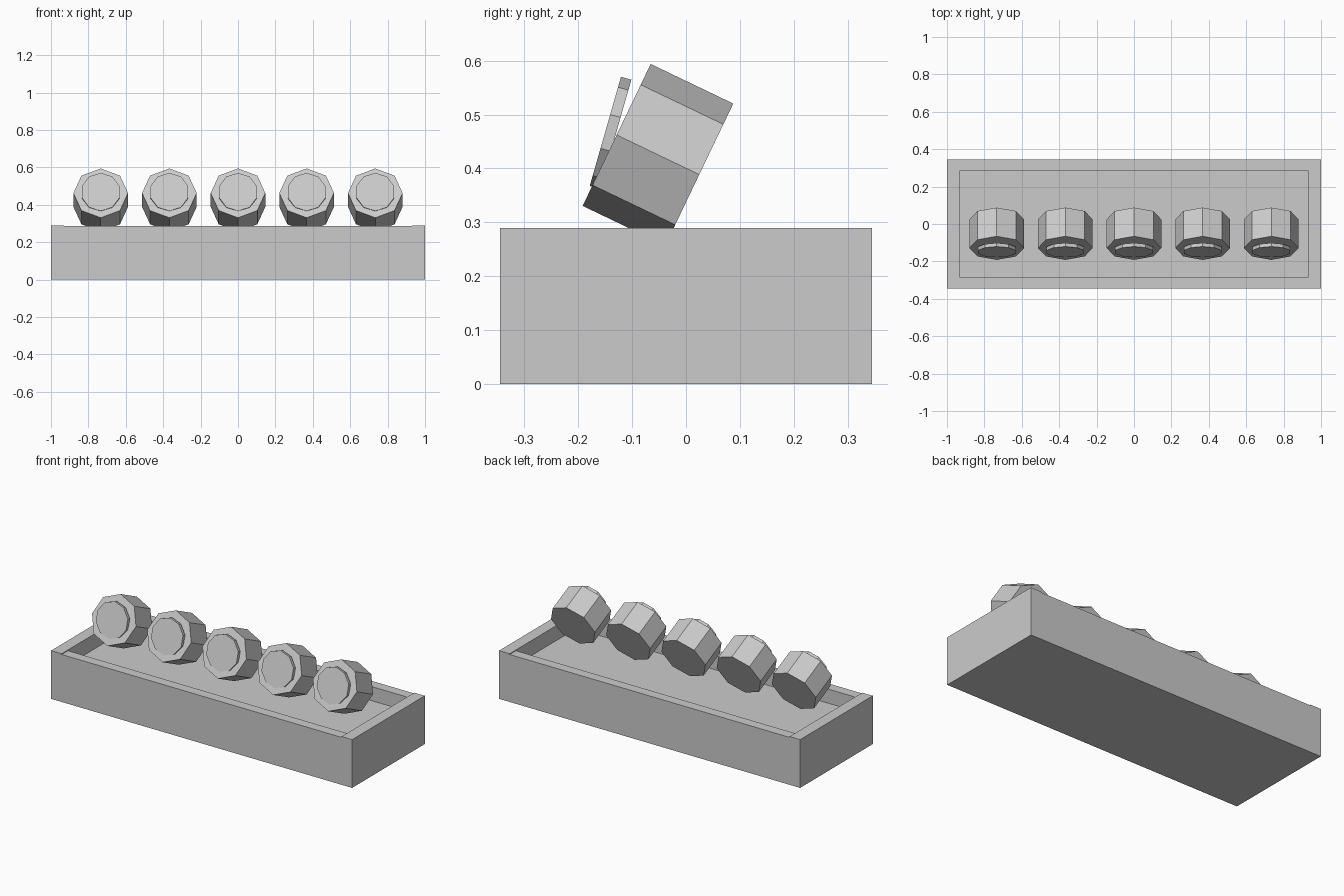
import bpy
from math import radians

if "Cube" in bpy.data.objects:
    bpy.data.objects.remove(bpy.data.objects["Cube"], do_unlink=True)

grey = bpy.data.materials.new("plain grey")
grey.use_nodes = True
grey.diffuse_color = (0.6, 0.6, 0.6, 1)
grey.node_tree.nodes["Principled BSDF"].inputs["Base Color"].default_value = (0.6, 0.6, 0.6, 1)

HALF_X, HALF_Y = 1.0, 0.345
END, SIDE = 0.07, 0.06
FLOOR, SIDE_TOP, END_TOP = 0.2, 0.285, 0.29


def finish(name):
    ob = bpy.context.object
    ob.name = name
    ob.data.materials.append(grey)
    return ob


def box(name, low, high):
    centre = [(a + b) / 2 for a, b in zip(low, high)]
    bpy.ops.mesh.primitive_cube_add(size=1, location=centre)
    ob = finish(name)
    ob.scale = [b - a for a, b in zip(low, high)]


def drum(name, sides, radius, depth, centre, tilt):
    # Axis points to the front, leaning upward by the tilt angle
    bpy.ops.mesh.primitive_cylinder_add(
        vertices=sides, radius=radius, depth=depth,
        location=centre, rotation=(radians(90 - tilt), 0, 0))
    finish(name)


# Tray: floor, two long walls and two slightly taller end walls
inner_x, inner_y = HALF_X - END, HALF_Y - SIDE
box("tray_floor", (-inner_x, -inner_y, 0), (inner_x, inner_y, FLOOR))
for side, label in ((-1, "front"), (1, "back")):
    ys = sorted((side * inner_y, side * HALF_Y))
    box(label + "_wall", (-inner_x, ys[0], 0), (inner_x, ys[1], SIDE_TOP))
for side, label in ((-1, "right"), (1, "left")):
    xs = sorted((side * inner_x, side * HALF_X))
    box(label + "_end_wall", (xs[0], -HALF_Y, 0), (xs[1], HALF_Y, END_TOP))

# Row of tilted lamps, each with a thin lens on its front
for i in range(5):
    x = (i - 2) * 0.367
    drum(f"lamp_body_{i + 1}", 8, 0.146, 0.17, (x, -0.052, 0.4255), 25.6)
    drum(f"lamp_lens_{i + 1}", 10, 0.1055, 0.02, (x, -0.14, 0.466), 16)
